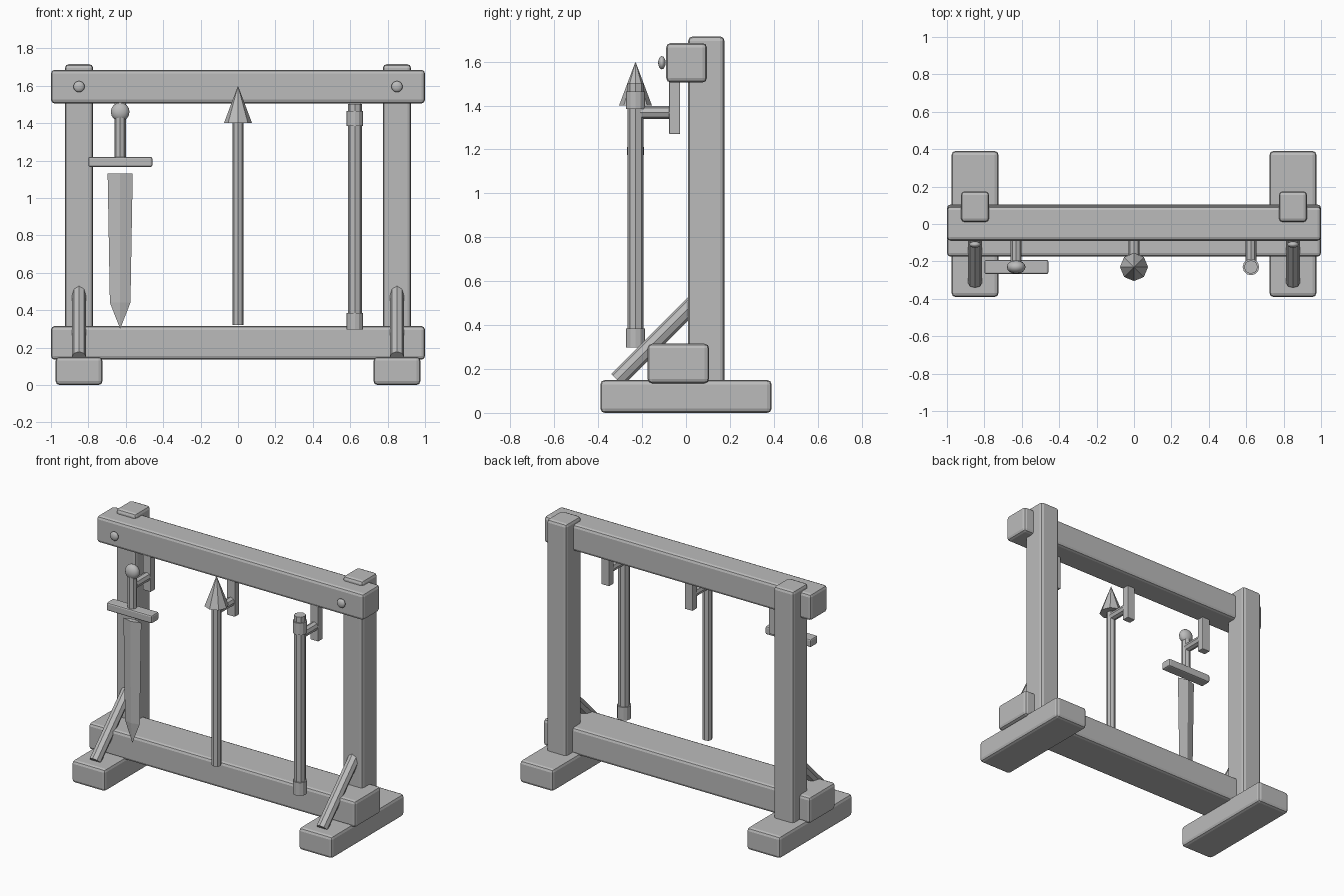
import bpy
import math
from mathutils import Vector

cube = bpy.data.objects.get("Cube")
if cube:
    bpy.data.objects.remove(cube, do_unlink=True)

grey = bpy.data.materials.new("plain grey")
grey.use_nodes = True
tone = (0.5, 0.5, 0.5, 1)
grey.diffuse_color = tone
grey.node_tree.nodes["Principled BSDF"].inputs["Base Color"].default_value = tone


def finish(name):
    ob = bpy.context.object
    ob.name = name
    ob.data.materials.append(grey)
    return ob


def box(name, x, y, z, bevel=0.02):
    """Bevelled box from (min, max) ranges."""
    bpy.ops.mesh.primitive_cube_add(size=1, location=[sum(r) / 2 for r in (x, y, z)])
    ob = finish(name)
    ob.scale = [r[1] - r[0] for r in (x, y, z)]
    bpy.ops.object.transform_apply(location=False, rotation=False, scale=True)
    if bevel:
        mod = ob.modifiers.new("soft edges", 'BEVEL')
        mod.width = bevel
        mod.segments = 2
    return ob


def rod(name, start, end, r, r_end=None, sides=8):
    """Faceted rod or cone between two points."""
    a, b = Vector(start), Vector(end)
    d = b - a
    bpy.ops.mesh.primitive_cone_add(
        vertices=sides, radius1=r, radius2=r if r_end is None else r_end,
        depth=d.length, location=(a + b) / 2,
        rotation=d.to_track_quat('Z', 'Y').to_euler())
    return finish(name)


def ball(name, centre, scale):
    bpy.ops.mesh.primitive_uv_sphere_add(segments=16, ring_count=8, radius=1, location=centre)
    ob = finish(name)
    ob.scale = scale
    bpy.ops.object.shade_smooth()
    return ob


# Frame: feet, posts, braces and bolts on both sides
for side, s in (("right", -1), ("left", 1)):
    c = s * 0.85
    box(side + "_foot", (c - 0.125, c + 0.125), (-0.39, 0.39), (0, 0.15))
    box(side + "_post", (c - 0.075, c + 0.075), (0.01, 0.175), (0.1, 1.715))
    rod(side + "_brace", (c, -0.314, 0.151), (c, 0.05, 0.515), 0.038)
    ball(side + "_bolt", (c, -0.11, 1.595), (0.03, 0.017, 0.03))

# Cross beams
box("top_beam", (-1, 1), (-0.09, 0.095), (1.505, 1.685))
box("bottom_beam", (-1, 1), (-0.175, 0.105), (0.135, 0.315))

# Hangers: a plate below the top beam with a peg
HANG_Y = -0.23
for name, x in (("sword", -0.63), ("spear", 0), ("staff", 0.625)):
    box(name + "_hanger_plate", (x - 0.03, x + 0.03), (-0.077, -0.027), (1.27, 1.53), 0.004)
    rod(name + "_hanger_peg", (x, -0.04, 1.368), (x, -0.215, 1.368), 0.029)

# Sword
sx = -0.63
ball("sword_pommel", (sx, HANG_Y, 1.46), (0.05, 0.036, 0.05))
rod("sword_grip", (sx, HANG_Y, 1.2), (sx, HANG_Y, 1.45), 0.03)
box("sword_guard", (-0.8, -0.458), (-0.268, -0.192), (1.165, 1.22), 0.01)
blade = rod("sword_blade", (sx, HANG_Y, 0.44), (sx, HANG_Y, 1.13), 0.055, 0.067, 4)
tip = rod("sword_tip", (sx, HANG_Y, 0.3), (sx, HANG_Y, 0.44), 0, 0.055, 4)
for part in (blade, tip):
    part.scale.y = 0.3

# Spear
rod("spear_shaft", (0, HANG_Y, 0.32), (0, HANG_Y, 1.41), 0.03)
rod("spear_head", (0, HANG_Y, 1.4), (0, HANG_Y, 1.6), 0.075, 0)

# Staff with a collar at each end
tx = 0.625
rod("staff_shaft", (tx, HANG_Y, 0.31), (tx, HANG_Y, 1.503), 0.037)
for name, low, high in (("lower", 0.297, 0.385), ("upper", 1.385, 1.465)):
    rod("staff_" + name + "_collar", (tx, HANG_Y, low), (tx, HANG_Y, high), 0.044, sides=12)
